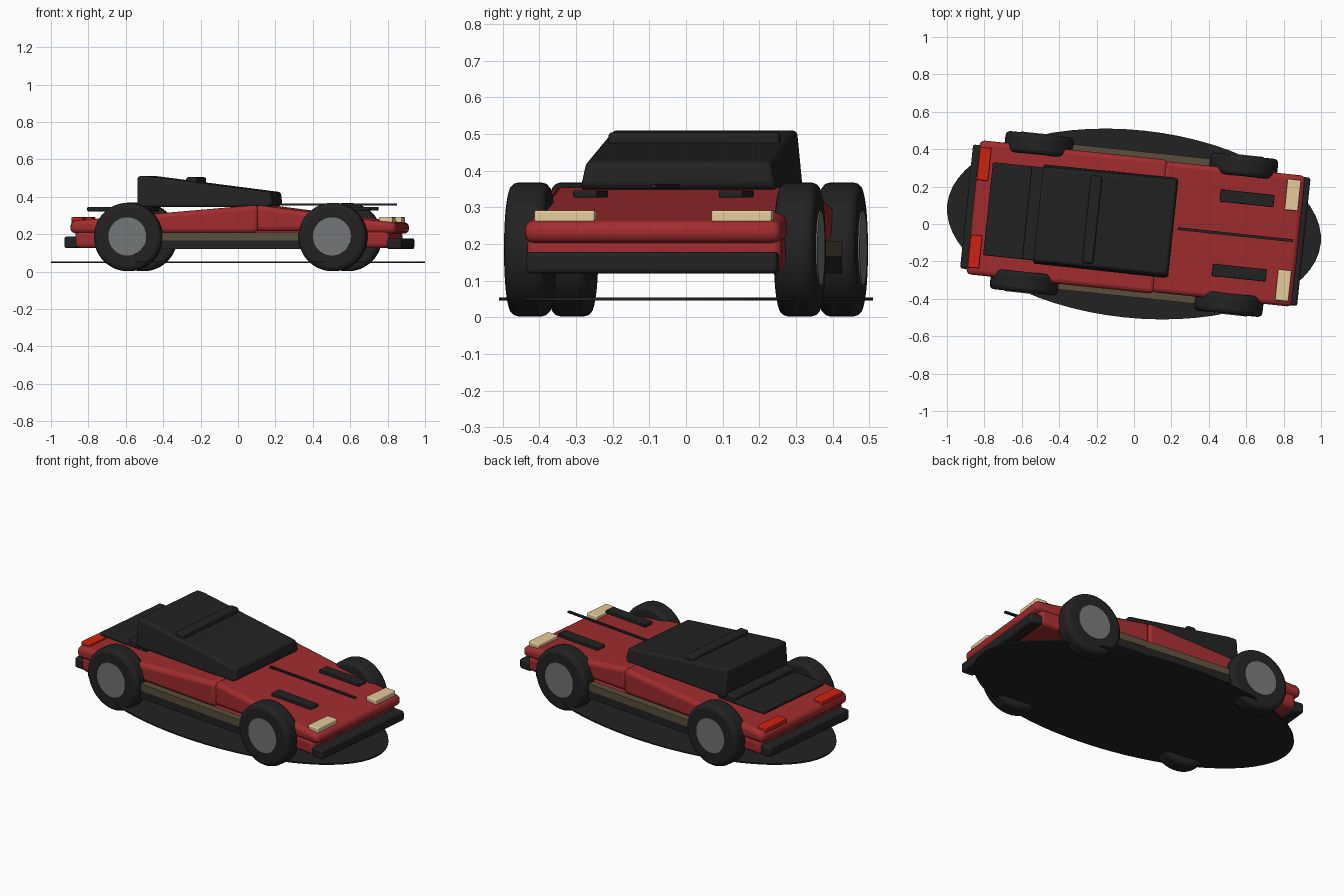
import bpy, bmesh, math
from mathutils import Matrix

if "Cube" in bpy.data.objects:
    bpy.data.objects.remove(bpy.data.objects["Cube"])

YAW = Matrix.Rotation(math.radians(-6), 4, 'Z')   # whole car is turned slightly


def material(name, rgb):
    m = bpy.data.materials.new(name)
    m.diffuse_color = (*rgb, 1)
    m.use_nodes = True
    m.node_tree.nodes["Principled BSDF"].inputs["Base Color"].default_value = m.diffuse_color
    return m


RED = material("body_red", (0.36, 0.025, 0.028))
BLACK = material("soft_black", (0.016, 0.016, 0.016))
GREY = material("hub_grey", (0.17, 0.18, 0.18))
CREAM = material("lamp_cream", (0.78, 0.60, 0.33))
BROWN = material("trim_brown", (0.10, 0.078, 0.045))
LAMP = material("tail_lamp_red", (0.62, 0.015, 0.006))


def finish(name, bm, mat, bevel=0, segs=3):
    bmesh.ops.recalc_face_normals(bm, faces=bm.faces)
    me = bpy.data.meshes.new(name)
    bm.to_mesh(me)
    bm.free()
    me.transform(YAW)
    me.materials.append(mat)
    ob = bpy.data.objects.new(name, me)
    bpy.context.collection.objects.link(ob)
    if bevel:
        mod = ob.modifiers.new("rounding", 'BEVEL')
        mod.width, mod.segments = bevel, segs
        mod.limit_method, mod.angle_limit = 'ANGLE', math.radians(30)
    bpy.ops.object.select_all(action='DESELECT')
    bpy.context.view_layer.objects.active = ob
    ob.select_set(True)
    bpy.ops.object.shade_smooth_by_angle(angle=math.radians(35))
    return ob


def prism(name, profile, half, mat, bevel=0, top_half=None, centre=0):
    """Side profile (x, z) extruded across the car; upper points may be narrower."""
    bm = bmesh.new()
    mid = (min(z for x, z in profile) + max(z for x, z in profile)) / 2
    rows = []
    for s in (-1, 1):
        rows.append([bm.verts.new((x, centre + s * (top_half if top_half and z > mid - 0.02 else half), z))
                     for x, z in profile])
    bm.faces.new(rows[0])
    bm.faces.new(rows[1][::-1])
    n = len(profile)
    for i in range(n):
        j = (i + 1) % n
        bm.faces.new((rows[0][i], rows[1][i], rows[1][j], rows[0][j]))
    return finish(name, bm, mat, bevel)


def box(name, x0, x1, z0, z1, half, mat, bevel=0, centre=0):
    return prism(name, [(x0, z0), (x1, z0), (x1, z1), (x0, z1)], half, mat, bevel, None, centre)


def disc(name, x, y, z, r, w, mat, bevel=0, segs=48, sx=1, sy=1, flat=False):
    bm = bmesh.new()
    bmesh.ops.create_cone(bm, cap_ends=True, segments=segs, radius1=r, radius2=r, depth=w)
    m = Matrix.Diagonal((sx, sy, 1, 1)) if flat else Matrix.Rotation(math.pi / 2, 4, 'X')
    bm.transform(Matrix.Translation((x, y, z)) @ m)
    return finish(name, bm, mat, bevel)


# Flat oval base
disc("oval_base", 0, 0, 0.05, 1, 0.008, BLACK, segs=64, sx=1.004, sy=0.502, flat=True)

# Body: lower shell, rear half and hood wedge
box("lower_body", -0.84, 0.85, 0.125, 0.22, 0.35, RED, 0.025)
prism("rear_body", [(-0.865, 0.205), (0.145, 0.205), (0.145, 0.357), (-0.78, 0.278), (-0.865, 0.27)],
      0.36, RED, 0.025)
prism("hood", [(0.13, 0.215), (0.60, 0.215), (0.64, 0.203), (0.885, 0.203), (0.885, 0.262), (0.80, 0.27), (0.13, 0.357)],
      0.352, RED, 0.025)

# Sills with trim strip
box("sill", -0.45, 0.45, 0.12, 0.166, 0.388, BLACK)
box("sill_trim", -0.45, 0.45, 0.166, 0.208, 0.39, BROWN)

# Bumpers
box("front_bumper", 0.835, 0.913, 0.12, 0.178, 0.345, BLACK, 0.012)
box("rear_bumper", -0.90, -0.83, 0.125, 0.187, 0.333, BLACK, 0.012)

# Folding-roof style cabin, ridge and rear deck
prism("cabin", [(-0.515, 0.345), (0.19, 0.345), (0.212, 0.36), (0.205, 0.425), (-0.46, 0.51), (-0.515, 0.51)],
      0.268, BLACK, 0.015, 0.252)
box("roof_ridge", -0.255, -0.195, 0.45, 0.505, 0.235, BLACK, 0.012)
box("cabin_step", -0.575, -0.50, 0.335, 0.37, 0.25, BLACK, 0.008)
box("rear_deck", -0.785, -0.45, 0.322, 0.345, 0.25, BLACK, 0.006)

# Hood centre strip
box("hood_strip", 0.235, 0.855, 0.354, 0.364, 0.0075, BLACK)

# Mirrored parts
for side, s in (("right", -1), ("left", 1)):
    box(side + "_headlight", 0.792, 0.864, 0.255, 0.292, 0.083, CREAM, 0.006, s * 0.243)
    box(side + "_tail_light", -0.861, -0.80, 0.26, 0.291, 0.088, LAMP, 0.005, s * 0.235)
    box(side + "_hood_vent", 0.443, 0.732, 0.327, 0.346, 0.033, BLACK, 0.004, s * 0.2)
    for end, x in (("rear", -0.55), ("front", 0.55)):
        disc(f"{end}_{side}_tyre", x, s * 0.37, 0.185, 0.183, 0.11, BLACK, 0.024)
        disc(f"{end}_{side}_hub", x, s * 0.423, 0.188, 0.102, 0.012, GREY)
